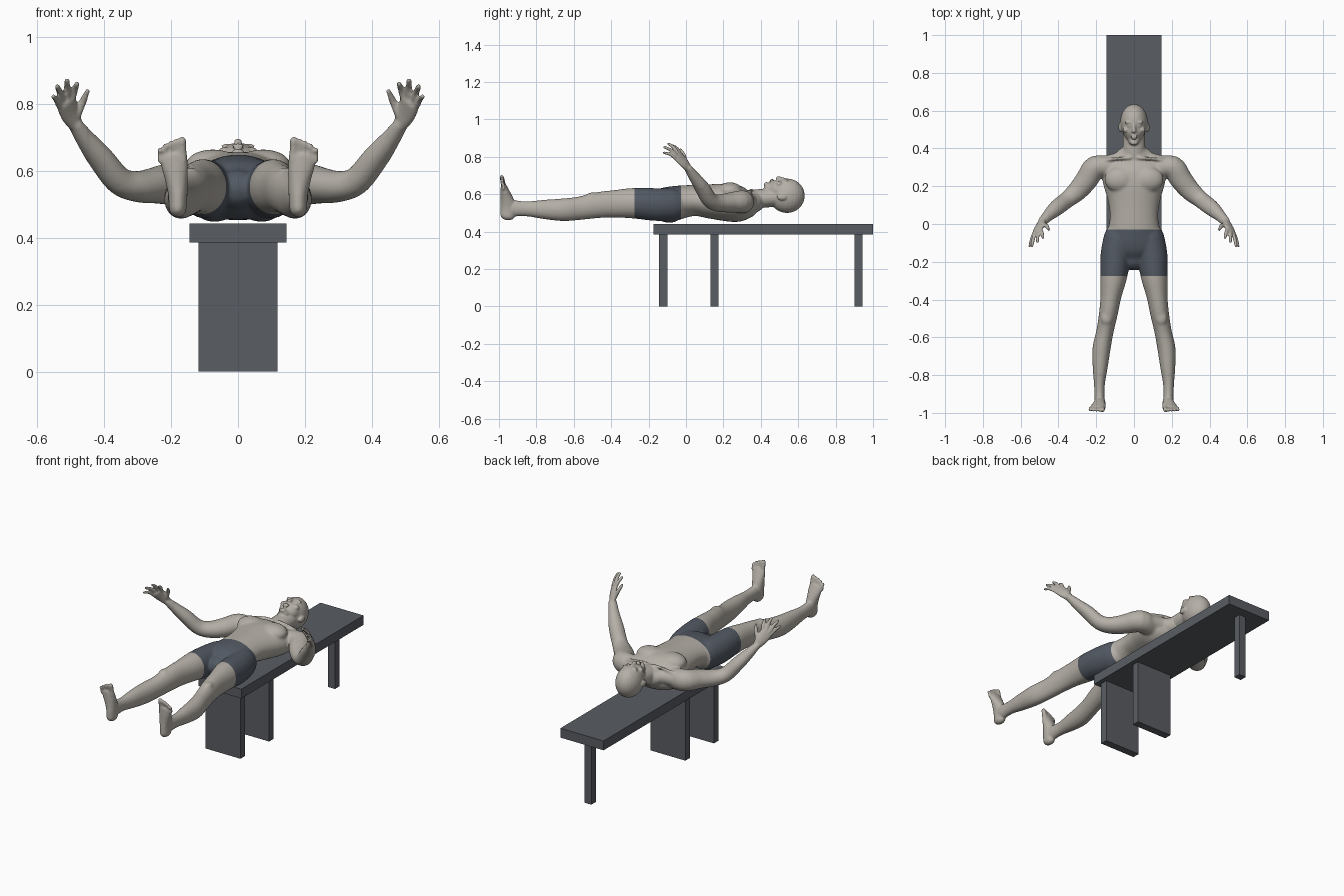
import bpy
import bmesh
import math
from mathutils import Vector, Matrix

default = bpy.data.objects.get("Cube")
if default:
    bpy.data.objects.remove(default, do_unlink=True)


def make_material(name, colour):
    mat = bpy.data.materials.new(name)
    mat.use_nodes = True
    mat.diffuse_color = (*colour, 1)
    for node in mat.node_tree.nodes:
        if node.type == "BSDF_PRINCIPLED":
            node.inputs["Base Color"].default_value = (*colour, 1)
    return mat


skin = make_material("skin", (0.46, 0.43, 0.385))
cloth = make_material("shorts cloth", (0.085, 0.1, 0.125))
board = make_material("bench grey", (0.1, 0.11, 0.125))


def make_object(name, bm, materials):
    mesh = bpy.data.meshes.new(name)
    bm.to_mesh(mesh)
    bm.free()
    for mat in materials:
        mesh.materials.append(mat)
    obj = bpy.data.objects.new(name, mesh)
    bpy.context.scene.collection.objects.link(obj)
    return obj


def box(name, low, high):
    low, high = Vector(low), Vector(high)
    bm = bmesh.new()
    bmesh.ops.create_cube(bm, size=1)
    bmesh.ops.scale(bm, vec=high - low, verts=bm.verts)
    bmesh.ops.translate(bm, vec=(low + high) / 2, verts=bm.verts)
    return make_object(name, bm, [board])


# Bench: long board, two wide panels and one narrow post
box("bench_top", (-0.145, -0.175, 0.385), (0.145, 1, 0.442))
box("bench_front_panel", (-0.118, -0.145, 0), (0.118, -0.1, 0.385))
box("bench_middle_panel", (-0.118, 0.13, 0), (0.118, 0.175, 0.385))
box("bench_rear_post", (-0.023, 0.9, 0), (0.023, 0.943, 0.385))


def spline(sections, steps=4):
    """Smooth interpolation through the sections of a loft."""
    rows = [Vector(s) for s in sections]
    rows = [rows[0]] + rows + [rows[-1]]
    result = []
    for a, b, c, d in zip(rows, rows[1:], rows[2:], rows[3:]):
        for k in range(steps):
            t = k / steps
            result.append(b + (c - a) * (t / 2)
                          + (a * 2 - b * 5 + c * 4 - d) * (t * t / 2)
                          + (b * 3 - a - c * 3 + d) * (t ** 3 / 2))
    return result + [rows[-2]]


def loft(bm, sections, up=(0, 0, 1), side=1, sides=20):
    """Round-ended tube; each section is x, y, z, half width, half depth."""
    rows = spline(sections)
    centres = [Vector(r[:3]) for r in rows]
    rings = []
    for i, row in enumerate(rows):
        along = (centres[min(i + 1, len(rows) - 1)] - centres[max(i - 1, 0)]).normalized()
        u = along.cross(Vector(up)).normalized()
        v = u.cross(along)
        bulge = min(row[3], row[4])
        angles = [0]
        if i == 0:
            angles = [-80, -55, -28, 0]
        elif i == len(rows) - 1:
            angles = [0, 28, 55, 80]
        for angle in map(math.radians, angles):
            centre = centres[i] + along * bulge * math.sin(angle)
            ring = []
            for k in range(sides):
                w = math.tau * k / sides
                p = centre + (u * row[3] * math.cos(w) + v * row[4] * math.sin(w)) * math.cos(angle)
                ring.append(bm.verts.new((p.x * side, p.y, p.z)))
            rings.append(ring)
    for low, high in zip(rings, rings[1:]):
        for k in range(sides):
            n = (k + 1) % sides
            bm.faces.new((low[k], low[n], high[n], high[k]))
    bm.faces.new(rings[0][::-1])
    bm.faces.new(rings[-1])


def blob(bm, centre, radii, side=1):
    place = Matrix.Translation((centre[0] * side, centre[1], centre[2]))
    bmesh.ops.create_uvsphere(bm, u_segments=24, v_segments=16, radius=1,
                              matrix=place @ Matrix.Diagonal((*radii, 1)))


body = bmesh.new()

# Torso and neck
loft(body, [(0, -.185, .545, .07, .06), (0, -.14, .545, .14, .085), (0, -.08, .548, .155, .094),
            (0, -.02, .56, .136, .088), (0, .05, .567, .128, .083), (0, .13, .562, .14, .092),
            (0, .21, .557, .163, .1), (0, .28, .55, .172, .098), (0, .33, .552, .155, .08),
            (0, .36, .56, .1, .06)], sides=32)
loft(body, [(0, .33, .56, .07, .055), (0, .38, .575, .062, .052),
            (0, .44, .58, .059, .05), (0, .49, .585, .058, .05)])

# Head: skull, face, nose and lips
blob(body, (0, .54, .592), (.073, .095, .092))
loft(body, [(0, .444, .632, .032, .028), (0, .47, .625, .053, .05),
            (0, .51, .62, .063, .059), (0, .56, .62, .062, .06)])
loft(body, [(0, .535, .677, .008, .008), (0, .51, .684, .009, .009), (0, .493, .685, .013, .012)])
blob(body, (0, .464, .676), (.021, .005, .007))
blob(body, (0, .453, .672), (.018, .006, .008))
blob(body, (0, .43, .652), (.02, .014, .014))

# Fingers: knuckle, tip and thickness
fingers = [((.535, -.06, .793), (.552, -.118, .822), .009),
           ((.526, -.053, .808), (.54, -.115, .852), .01),
           ((.511, -.044, .816), (.511, -.093, .87), .01),
           ((.494, -.032, .816), (.481, -.072, .86), .01),
           ((.478, -.002, .768), (.448, -.03, .838), .011)]

for side in (1, -1):
    # Facial features and ears
    blob(body, (.027, .538, .673), (.024, .008, .009), side)
    blob(body, (.027, .52, .669), (.012, .007, .009), side)
    blob(body, (.04, .498, .655), (.02, .016, .016), side)
    blob(body, (.073, .512, .585), (.009, .027, .018), side)
    # Chest, collarbone, neck muscle, buttock and kneecap
    blob(body, (.075, .235, .618), (.082, .068, .046), side)
    loft(body, [(.02, .35, .622, .009, .009), (.08, .347, .62, .009, .009),
                (.15, .34, .606, .009, .009)], side=side)
    loft(body, [(.03, .375, .565, .036, .035), (.09, .34, .565, .038, .04),
                (.16, .32, .562, .042, .045)], side=side)
    blob(body, (.07, -.09, .521), (.078, .085, .074), side)
    blob(body, (.145, -.5, .592), (.03, .035, .018), side)
    # Arm
    loft(body, [(.13, .3, .555, .055, .06), (.205, .3, .56, .062, .062), (.25, .235, .556, .06, .054),
                (.3, .175, .553, .054, .047), (.355, .128, .57, .045, .042), (.41, .085, .637, .043, .038),
                (.455, .043, .695, .031, .029), (.486, .012, .738, .024, .02)], side=side)
    # Hand
    loft(body, [(.486, .012, .738, .023, .018), (.5, -.012, .77, .034, .016),
                (.514, -.043, .803, .036, .013)], up=(.65, .72, .3), side=side)
    for base, tip, r in fingers:
        base, tip = Vector(base), Vector(tip)
        middle = (base + tip) / 2 + Vector((0, .005, .005))
        loft(body, [(*base, r, r), (*middle, r, r), (*tip, r * .8, r * .8)], side=side, sides=12)
    # Leg
    loft(body, [(.085, -.07, .545, .075, .085), (.098, -.16, .545, .079, .088),
                (.107, -.27, .552, .073, .083), (.122, -.38, .549, .056, .074),
                (.135, -.47, .542, .05, .07), (.154, -.57, .525, .046, .063),
                (.172, -.66, .517, .048, .061), (.179, -.76, .519, .04, .052),
                (.183, -.85, .522, .029, .041), (.182, -.93, .525, .027, .044)], side=side)
    # Foot and toes
    loft(body, [(.18, -.953, .487, .026, .04), (.18, -.95, .53, .029, .043),
                (.184, -.958, .575, .034, .034), (.189, -.968, .615, .04, .024),
                (.193, -.975, .643, .041, .016)], up=(0, 1, 0), side=side)
    for k in range(5):
        x, r = .165 + .0165 * k, .0125 if k == 0 else .0088
        tip = .69 - .0018 * k * k
        loft(body, [(x, -.976, .63, r, r), (x + .001, -.978, .66 - .002 * k, r, r),
                    (x + .002, -.985, tip, r, r)], up=(0, 1, 0), side=side, sides=12)

bmesh.ops.recalc_face_normals(body, faces=body.faces)
figure = make_object("reclining_figure", body, [skin, cloth])

# Fuse the parts into one continuous surface
remesh = figure.modifiers.new("fuse", "REMESH")
remesh.mode = "VOXEL"
remesh.voxel_size = 0.0045
bpy.context.view_layer.update()
graph = bpy.context.evaluated_depsgraph_get()
fused = bpy.data.meshes.new_from_object(figure.evaluated_get(graph))
figure.modifiers.clear()
bm = bmesh.new()
bm.from_mesh(fused)


def relax(verts, times):
    for _ in range(times):
        bmesh.ops.smooth_vert(bm, verts=verts, factor=0.5,
                              use_axis_x=True, use_axis_y=True, use_axis_z=True)


# Light smoothing on fine features, stronger on trunk and limbs
relax(bm.verts[:], 3)
relax([v for v in bm.verts if abs(v.co.x) < 0.45 and -0.9 < v.co.y < 0.4], 14)

# Shorts: cut the surface at waist and hem, then colour between
waist, hem = -0.028, -0.275
for level in (waist, hem):
    bmesh.ops.bisect_plane(bm, geom=bm.verts[:] + bm.edges[:] + bm.faces[:], dist=0.00001,
                           plane_co=(0, level, 0), plane_no=(0, 1, 0))
for face in bm.faces:
    c = face.calc_center_median()
    face.material_index = int(hem < c.y < waist and abs(c.x) < 0.3)
    face.smooth = True
bm.to_mesh(figure.data)
bm.free()
bpy.data.meshes.remove(fused)
